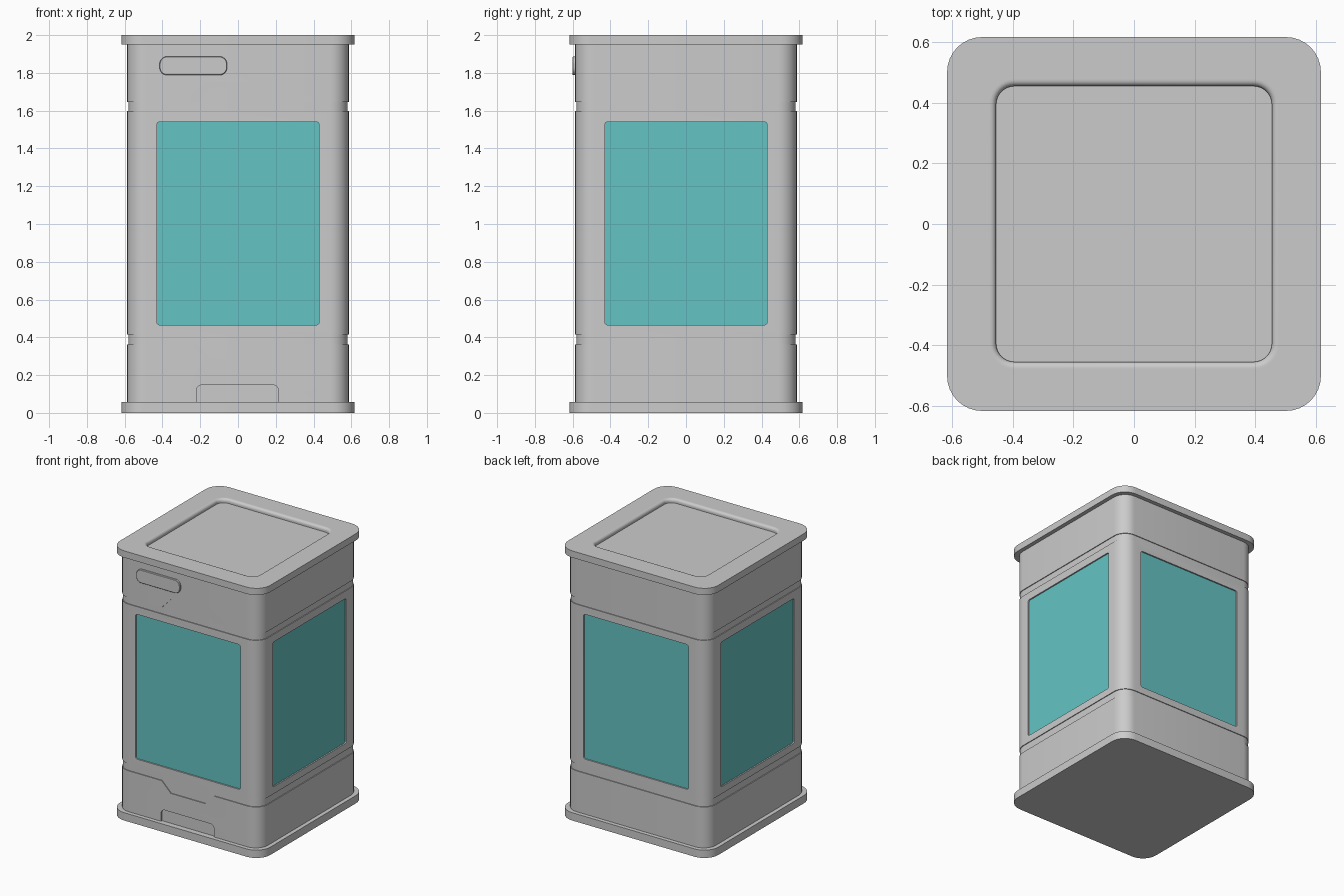
import bpy, bmesh, math
from mathutils import Matrix, Vector

if "Cube" in bpy.data.objects:
    bpy.data.objects.remove(bpy.data.objects["Cube"])

HALF = 0.587     # half width of the body
BAND = 0.581     # half width of the recessed bands


def rounded_rect(x0, x1, y0, y1, r, top_only=False, n=8):
    pts = []
    corners = [(x1, y1, 0), (x0, y1, 90), (x0, y0, 180), (x1, y0, 270)]
    for cx, cy, a0 in corners:
        if top_only and cy == y0:
            pts.append((cx, cy))
            continue
        ox = cx - r if cx == x1 else cx + r
        oy = cy - r if cy == y1 else cy + r
        for i in range(n + 1):
            a = math.radians(a0 + 90 * i / n)
            pts.append((ox + r * math.cos(a), oy + r * math.sin(a)))
    return pts


def square(h, r):
    return rounded_rect(-h, h, -h, h, r)


def loft(name, rings, front=False, turn=0):
    """Skin (outline, level) rings; front=True draws in x-z, levels along y."""
    bm = bmesh.new()
    rot = Matrix.Rotation(math.radians(turn), 3, 'Z')
    loops = []
    for pts, w in rings:
        loops.append([bm.verts.new(rot @ Vector((u, w, v) if front else (u, v, w)))
                      for u, v in pts])
    for a, b in zip(loops, loops[1:]):
        for i in range(len(a)):
            j = (i + 1) % len(a)
            bm.faces.new((a[i], a[j], b[j], b[i]))
    bm.faces.new(loops[0])
    bm.faces.new(loops[-1])
    bmesh.ops.recalc_face_normals(bm, faces=bm.faces)
    me = bpy.data.meshes.new(name)
    bm.to_mesh(me)
    bm.free()
    ob = bpy.data.objects.new(name, me)
    bpy.context.collection.objects.link(ob)
    return ob


def activate(ob):
    bpy.ops.object.select_all(action='DESELECT')
    ob.select_set(True)
    bpy.context.view_layer.objects.active = ob


def smooth(ob):
    activate(ob)
    bpy.ops.object.shade_smooth_by_angle(angle=math.radians(30))


def cut(ob, cutter):
    cutter.hide_render = True
    mod = ob.modifiers.new("cut", 'BOOLEAN')
    mod.operation = 'DIFFERENCE'
    mod.solver = 'EXACT'
    mod.object = cutter
    activate(ob)
    bpy.ops.object.modifier_apply(modifier=mod.name)
    bpy.data.objects.remove(cutter)


def block(name, h, z0, z1, r):
    return loft(name, [(square(h, r), z0), (square(h, r), z1)])


def slab(name, outline, y0, y1, turn=0):
    return loft(name, [(outline, y0), (outline, y1)], True, turn)


# Base plate and body sections
base = block("base_plate", 0.617, 0.0, 0.058, 0.115)
lower = block("lower_body", HALF, 0.05, 0.361, 0.1)
middle = block("middle_body", HALF, 0.414, 1.597, 0.1)
upper = block("upper_body", HALF, 1.645, 1.955, 0.1)

# Recessed bands, also filling the trapezoid notches
low_band = block("lower_band", BAND, 0.27, 0.43, 0.094)
top_band = block("upper_band", BAND, 1.58, 1.74, 0.094)

# Trapezoid notches in the front
for ob, edge, tip in ((lower, 0.361, 0.286), (upper, 1.645, 1.724)):
    s = 0.02 if edge < tip else -0.02
    shape = [(-0.215, edge - s), (-0.215, edge), (-0.14, tip),
             (0.14, tip), (0.215, edge), (0.215, edge - s)]
    cut(ob, slab("notch_cutter", shape, -0.65, -0.575))

# Shallow hatch recess at the foot of the front
hatch = rounded_rect(-0.22, 0.214, 0.04, 0.148, 0.03, top_only=True)
cut(lower, slab("hatch_cutter", hatch, -0.65, -HALF + 0.012))

# Coloured window panes set into all four sides
teal = bpy.data.materials.new("teal_glass")
teal.diffuse_color = (0.13, 0.55, 0.55, 1)
teal.use_nodes = True
teal.node_tree.nodes["Principled BSDF"].inputs["Base Color"].default_value = teal.diffuse_color
window = rounded_rect(-0.43, 0.43, 0.466, 1.54, 0.015, n=4)
for side, turn in (("front", 0), ("right", 90), ("back", 180), ("left", 270)):
    cut(middle, slab("window_cutter", window, -0.65, -HALF + 0.014, turn))
    pane = slab(side + "_window", window, -HALF + 0.01, -HALF + 0.03, turn)
    pane.data.materials.append(teal)

# Lid with a soft-edged sunken panel
rings = [(square(0.617, 0.115), 1.95), (square(0.617, 0.115), 2.0),
         (square(0.48, 0.085), 2.0)]
for i in range(6):
    a = math.radians(18 * i)
    d = 0.02 * math.sin(a)
    rings.append((square(0.475 - d, 0.08 - d), 1.98 + 0.02 * math.cos(a)))
rings.append((square(0.455, 0.06), 1.97))
lid = loft("lid", rings)

# Raised plate on the upper front
plate = rounded_rect(-0.415, -0.058, 1.788, 1.887, 0.04)
inset = rounded_rect(-0.412, -0.061, 1.791, 1.884, 0.037)
badge = loft("front_plate", [(plate, -0.57), (plate, -0.598), (inset, -0.601)], True)

for ob in (base, lower, middle, upper, low_band, top_band, lid, badge):
    smooth(ob)
